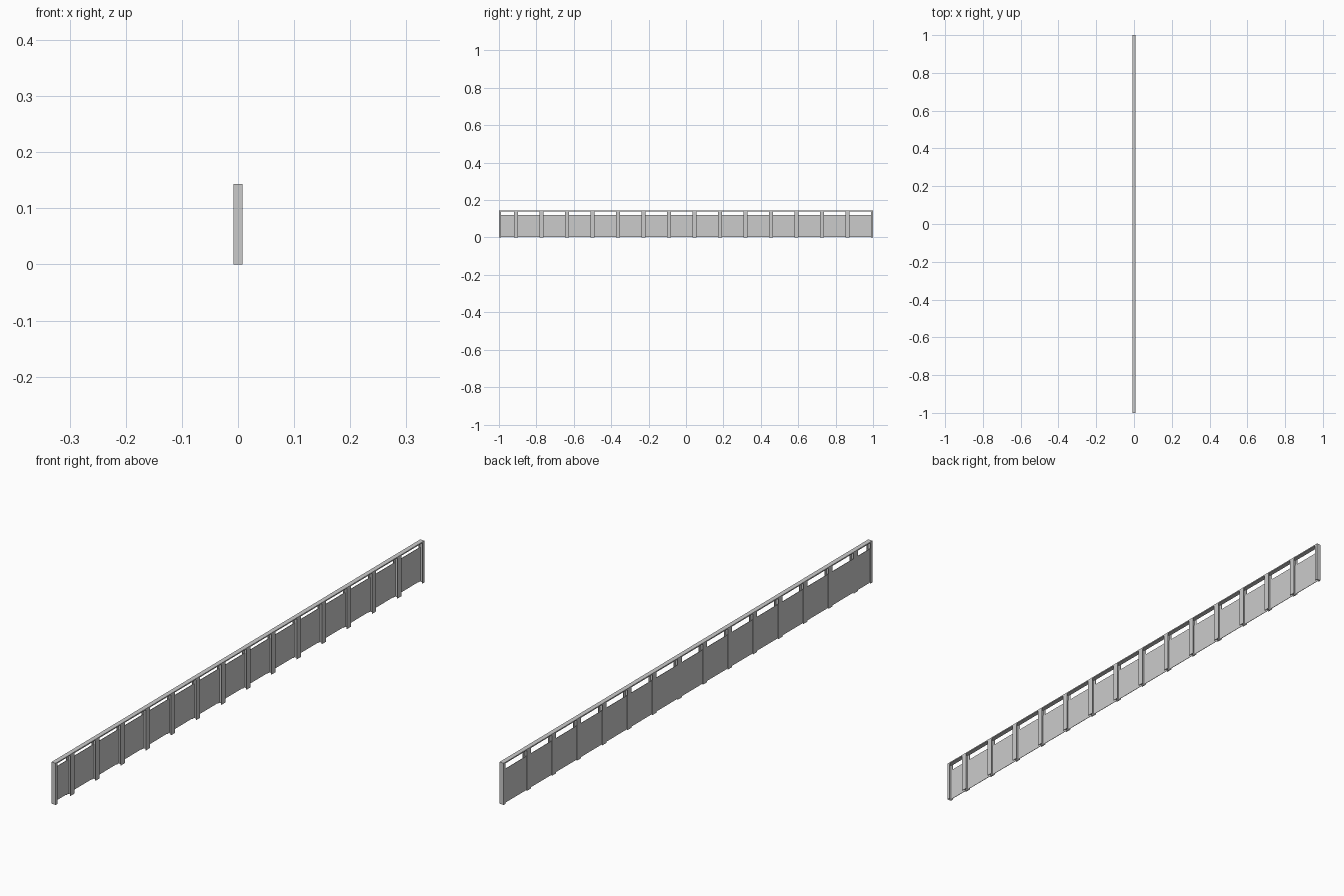
import bpy, bmesh

if "Cube" in bpy.data.objects:
    bpy.data.objects.remove(bpy.data.objects["Cube"])

HX = 0.008         # half depth of posts and rail
HEIGHT = 0.143
RAIL_Z = 0.139     # underside of the rail
FLANGE = 0.0015
WEB = 0.0015       # half web thickness
HALF_W = 0.011     # half flange width
PITCH = 3 / 22


def extrude_profile(name, pts, z0, z1):
    """Extrude a closed xy outline from z0 to z1."""
    bm = bmesh.new()
    face = bm.faces.new([bm.verts.new((x, y, z0)) for x, y in pts])
    ext = bmesh.ops.extrude_face_region(bm, geom=[face])
    verts = [v for v in ext["geom"] if isinstance(v, bmesh.types.BMVert)]
    bmesh.ops.translate(bm, verts=verts, vec=(0, 0, z1 - z0))
    bmesh.ops.recalc_face_normals(bm, faces=bm.faces)
    mesh = bpy.data.meshes.new(name)
    bm.to_mesh(mesh)
    bm.free()
    obj = bpy.data.objects.new(name, mesh)
    bpy.context.collection.objects.link(obj)
    return obj


def rect(x0, x1, y0, y1):
    return [(x0, y0), (x1, y0), (x1, y1), (x0, y1)]


# H-section intermediate posts
xi = HX - FLANGE
h_section = [(-HX, -HALF_W), (-xi, -HALF_W), (-xi, -WEB), (xi, -WEB),
             (xi, -HALF_W), (HX, -HALF_W), (HX, HALF_W), (xi, HALF_W),
             (xi, WEB), (-xi, WEB), (-xi, HALF_W), (-HX, HALF_W)]
post_ys = [1 - PITCH * k for k in range(14, 0, -1)]
for i, y in enumerate(post_ys):
    extrude_profile(f"post_{i + 1}", [(px, py + y) for px, py in h_section], 0, RAIL_Z)

# Channel-section end posts, closed side outwards
channel = [(-HX, 0), (HX, 0), (HX, HALF_W), (xi, HALF_W),
           (xi, 2 * WEB), (-xi, 2 * WEB), (-xi, HALF_W), (-HX, HALF_W)]
for name, s in (("end_post_front", 1), ("end_post_back", -1)):
    extrude_profile(name, [(px, s * (py - 1)) for px, py in channel], 0, RAIL_Z)

# Infill panels slotted between the posts, against the left flanges
edges = [-1 + WEB] + post_ys + [1 - WEB]
for i, (a, b) in enumerate(zip(edges, edges[1:])):
    extrude_profile(f"panel_{i + 1}", rect(-xi, -xi + 0.0015, a + WEB, b - WEB), 0.003, 0.119)

# Top rail
extrude_profile("top_rail", rect(-HX, HX, -1, 1), RAIL_Z, HEIGHT)
